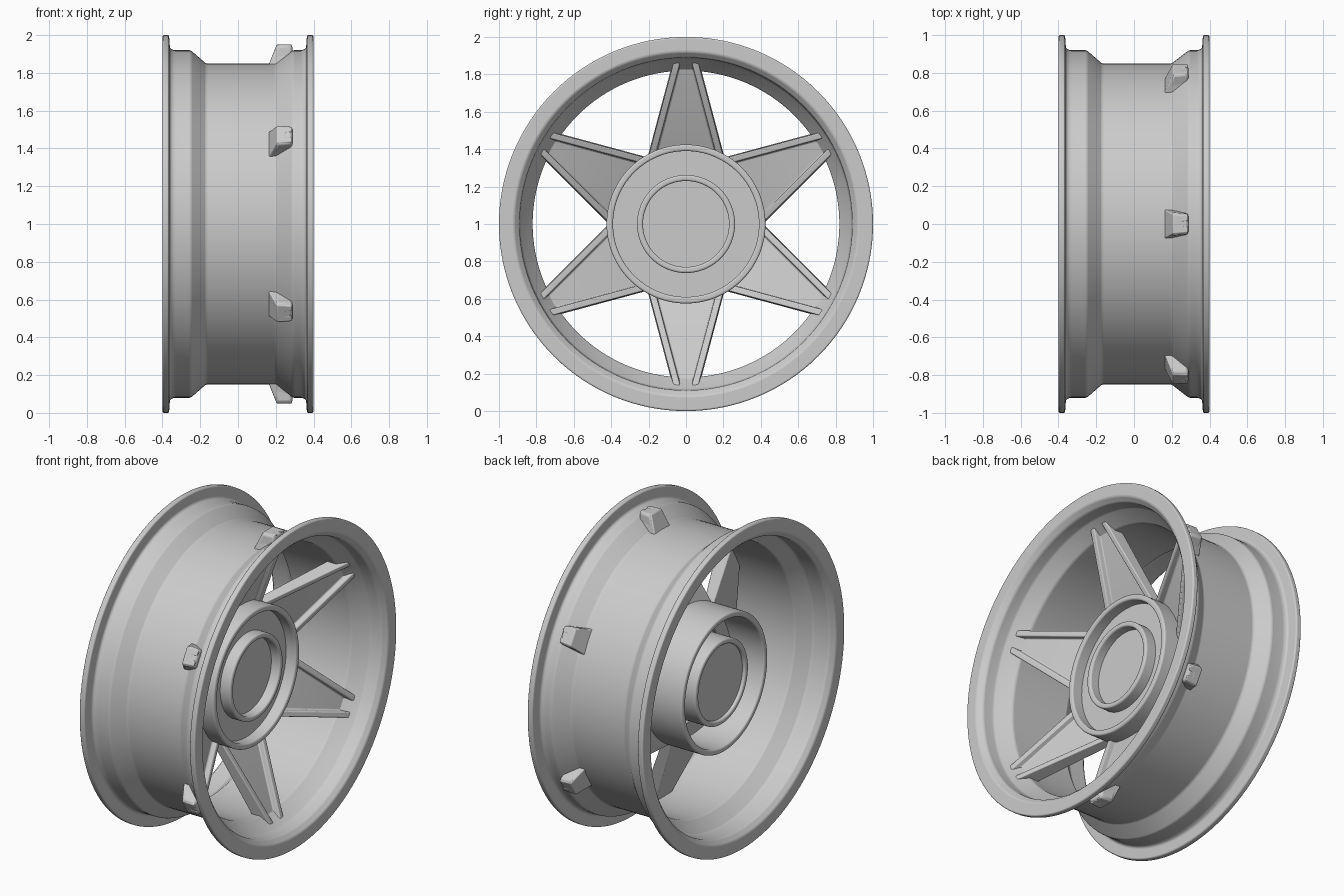
import bpy, bmesh, math
from mathutils import Matrix, Vector

if "Cube" in bpy.data.objects:
    bpy.data.objects.remove(bpy.data.objects["Cube"], do_unlink=True)

grey = bpy.data.materials.new("satin_grey")
grey.use_nodes = True
grey.diffuse_color = (0.6, 0.6, 0.6, 1)
grey.node_tree.nodes["Principled BSDF"].inputs["Base Color"].default_value = (0.6, 0.6, 0.6, 1)
AXLE = Vector((0, 0, 1))


def finish(name, bm, bevel, angle=35):
    """Turn a bmesh into a bevelled, smooth shaded object centred on the axle."""
    bmesh.ops.recalc_face_normals(bm, faces=bm.faces)
    mesh = bpy.data.meshes.new(name)
    bm.to_mesh(mesh)
    bm.free()
    obj = bpy.data.objects.new(name, mesh)
    obj.location = AXLE
    bpy.context.collection.objects.link(obj)
    mesh.materials.append(grey)
    if bevel:
        mod = obj.modifiers.new("soft_edges", "BEVEL")
        mod.width, mod.segments = bevel, 3
        mod.limit_method, mod.angle_limit = "ANGLE", math.radians(25)
    bpy.ops.object.select_all(action="DESELECT")
    obj.select_set(True)
    bpy.context.view_layer.objects.active = obj
    bpy.ops.object.shade_smooth_by_angle(angle=math.radians(angle))
    return obj


def lathe(name, profile, bevel, closed=True, steps=128):
    """Spin (x, radius) points around the axle."""
    bm = bmesh.new()
    verts = [bm.verts.new((x, 0, r)) for x, r in profile]
    pairs = list(zip(verts, verts[1:] + verts[:1]))
    edges = [bm.edges.new(p) for p in (pairs if closed else pairs[:-1])]
    bmesh.ops.spin(bm, geom=verts + edges, cent=(0, 0, 0), axis=(1, 0, 0),
                   angle=math.tau, steps=steps, use_merge=False)
    bmesh.ops.remove_doubles(bm, verts=bm.verts, dist=0.0001)
    return finish(name, bm, bevel)


# Rim barrel with a drop centre and a flange on each side
lathe("rim_barrel", [
    (-0.40, 1.0), (-0.365, 1.0), (-0.36, 0.93), (-0.34, 0.92), (-0.25, 0.92),
    (-0.17, 0.85), (0.20, 0.85), (0.29, 0.92), (0.34, 0.92), (0.36, 0.93),
    (0.365, 1.0), (0.40, 1.0), (0.40, 0.92), (0.37, 0.89), (0.30, 0.885),
    (0.21, 0.82), (-0.18, 0.82), (-0.26, 0.89), (-0.37, 0.89), (-0.40, 0.92)], 0.008)

# Hub: an outer sleeve, an inner tube and the plate joining them
lathe("hub_sleeve", [(0.13, 0.425), (-0.27, 0.425), (-0.27, 0.39), (0.13, 0.39)], 0.01)
lathe("hub_tube", [(0.13, 0.262), (-0.25, 0.262), (-0.25, 0.23), (0.13, 0.23)], 0.01)
lathe("hub_plate", [(0.06, 0.40), (0.03, 0.40), (0.03, 0.25), (0.06, 0.25)], 0)
lathe("centre_cap", [(0.07, 0), (0.07, 0.24), (-0.23, 0.24), (-0.23, 0)], 0, closed=False)


def spoke(index):
    """Tapered arm with a raised ridge along both front edges."""
    # radius, back x, front x, half width of the arm
    stations = [(0.25, -0.09, -0.03, 0.235), (0.85, 0.165, 0.265, 0.075),
                (0.95, 0.205, 0.287, 0.052)]
    ridge, groove = 0.04, 0.035
    bm = bmesh.new()
    rings = []
    for r, back, front, w in stations:
        inner = max(w - ridge, 0.015)
        section = [(back, -w), (front, 0.006 - w), (front, -inner), (front - groove, 0.004 - inner),
                   (front - groove, inner - 0.004), (front, inner), (front, w - 0.006), (back, w)]
        rings.append([bm.verts.new((x, y, r)) for x, y in section])
    for a, b in zip(rings, rings[1:]):
        for i in range(len(a)):
            j = (i + 1) % len(a)
            bm.faces.new((a[i], a[j], b[j], b[i]))
    for ring in (rings[0], rings[-1]):
        bm.faces.new(ring)
    bmesh.ops.rotate(bm, verts=bm.verts, cent=(0, 0, 0),
                     matrix=Matrix.Rotation(index * math.tau / 6, 3, "X"))
    finish(f"spoke_{index + 1}", bm, 0.006)


for n in range(6):
    spoke(n)
    # Smooth block closing the groove where the arm passes through the barrel
    bm = bmesh.new()
    ends = [(0.17, 0.83, 0.073), (0.205, 0.948, 0.06), (0.288, 0.948, 0.052), (0.288, 0.89, 0.058)]
    sides = [[bm.verts.new((x, s * w, r)) for x, r, w in ends] for s in (-1, 1)]
    for side in sides:
        bm.faces.new(side)
    for i in range(4):
        j = (i + 1) % 4
        bm.faces.new((sides[0][i], sides[0][j], sides[1][j], sides[1][i]))
    bmesh.ops.rotate(bm, verts=bm.verts, cent=(0, 0, 0),
                     matrix=Matrix.Rotation(n * math.tau / 6, 3, "X"))
    finish(f"spoke_end_{n + 1}", bm, 0.015)
